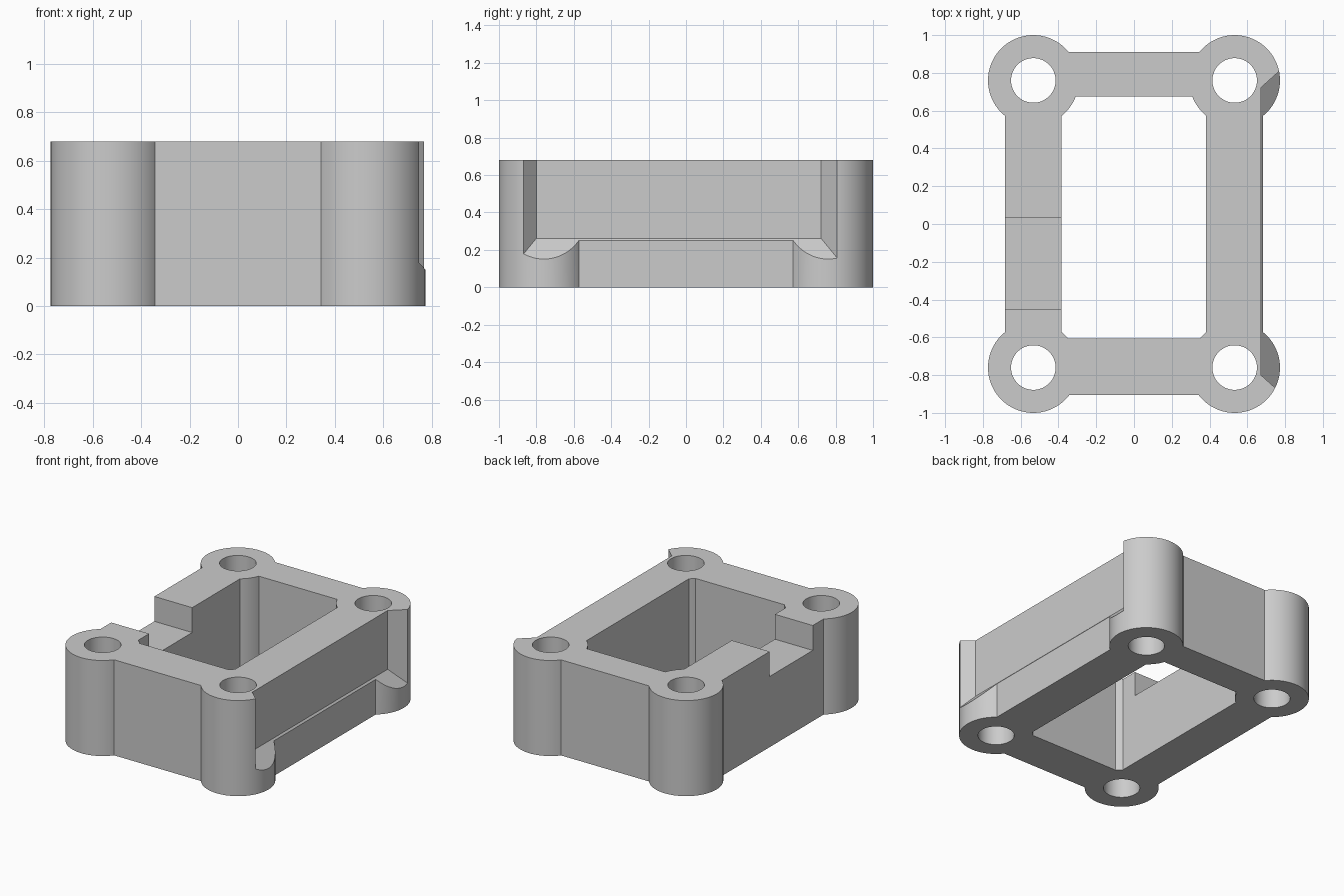
import bpy
import bmesh
from math import radians
from mathutils import Matrix, Vector

cube = bpy.data.objects.get("Cube")
if cube:
    bpy.data.objects.remove(cube, do_unlink=True)

HEIGHT = 0.68
BOSS_X, BOSS_Y = 0.533, 0.76
CORNERS = [(sx * BOSS_X, sy * BOSS_Y) for sx in (-1, 1) for sy in (-1, 1)]

grey = bpy.data.materials.new("light grey")
grey.use_nodes = True
grey.diffuse_color = (0.6, 0.6, 0.6, 1)
grey.node_tree.nodes["Principled BSDF"].inputs["Base Color"].default_value = (0.6, 0.6, 0.6, 1)


def make_object(name, bm):
    bmesh.ops.recalc_face_normals(bm, faces=bm.faces[:])
    mesh = bpy.data.meshes.new(name)
    bm.to_mesh(mesh)
    bm.free()
    mesh.materials.append(grey)
    obj = bpy.data.objects.new(name, mesh)
    bpy.context.collection.objects.link(obj)
    return obj


def box(name, x, y, z):
    bm = bmesh.new()
    size = (x[1] - x[0], y[1] - y[0], z[1] - z[0])
    centre = Vector((sum(x), sum(y), sum(z))) / 2
    bmesh.ops.create_cube(bm, size=1, matrix=Matrix.Translation(centre) @ Matrix.Diagonal((*size, 1)))
    return make_object(name, bm)


def cylinder(name, centre, radius, z):
    bm = bmesh.new()
    bmesh.ops.create_cone(bm, cap_ends=True, segments=72, radius1=radius, radius2=radius,
                          depth=z[1] - z[0],
                          matrix=Matrix.Translation((*centre, sum(z) / 2)))
    return make_object(name, bm)


def combine(target, tool, operation):
    """Apply one boolean and discard the tool."""
    mod = target.modifiers.new("boolean", 'BOOLEAN')
    mod.operation = operation
    mod.solver = 'EXACT'
    mod.object = tool
    bpy.context.view_layer.objects.active = target
    bpy.ops.object.modifier_apply(modifier=mod.name)
    bpy.data.objects.remove(tool, do_unlink=True)


# Rectangular wall ring
frame = box("mounting_frame", (-0.683, 0.683), (-0.905, 0.91), (0, HEIGHT))
combine(frame, box("opening", (-0.385, 0.38), (-0.605, 0.675), (-1, 2)), 'DIFFERENCE')

# Round corner bosses, then their screw holes
for c in CORNERS:
    combine(frame, cylinder("boss", c, 0.24, (0, HEIGHT)), 'UNION')
for c in CORNERS:
    combine(frame, cylinder("screw_hole", c, 0.118, (-1, 2)), 'DIFFERENCE')

# Cable notch in the top of one side wall
combine(frame, box("notch", (-0.9, -0.3), (-0.45, 0.035), (0.503, 1)), 'DIFFERENCE')

# Flared clearance pocket on the other side wall
bm = bmesh.new()
for x in (0.672, 0.872):
    out = x - 0.672
    for y in (-0.80 - 0.9 * out, 0.722 + 0.9 * out):
        for z in (0.262 - 1.1 * out, 1):
            bm.verts.new((x, y, z))
bmesh.ops.convex_hull(bm, input=bm.verts[:])
combine(frame, make_object("pocket", bm), 'DIFFERENCE')

# Tidy flat regions and shade
bm = bmesh.new()
bm.from_mesh(frame.data)
bmesh.ops.remove_doubles(bm, verts=bm.verts[:], dist=0.00001)
bmesh.ops.dissolve_limit(bm, angle_limit=radians(0.5), verts=bm.verts[:], edges=bm.edges[:])
bm.to_mesh(frame.data)
bm.free()
bpy.ops.object.select_all(action='DESELECT')
frame.select_set(True)
bpy.context.view_layer.objects.active = frame
bpy.ops.object.shade_smooth_by_angle(angle=radians(25))
